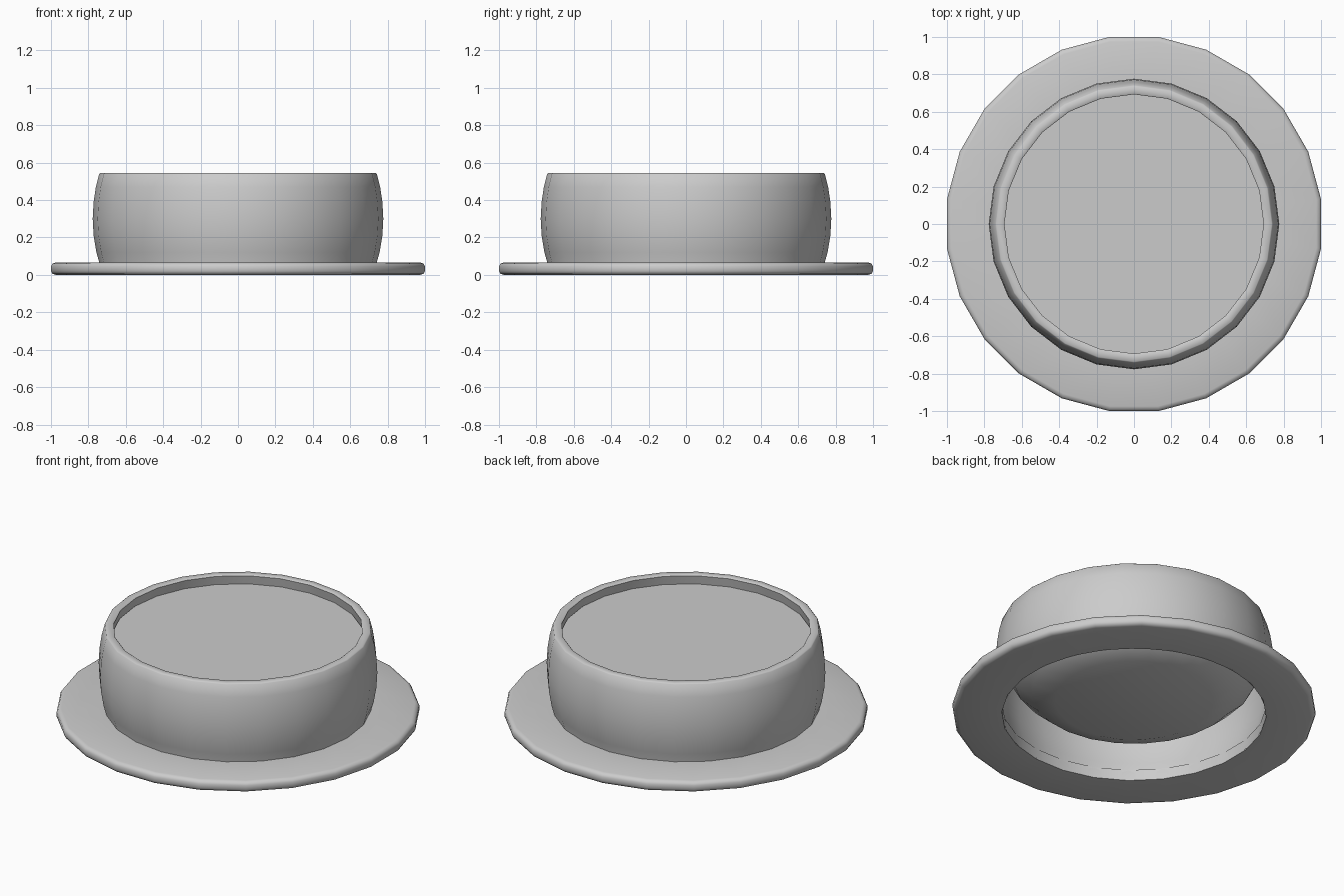
import bpy
import bmesh
import math

cube = bpy.data.objects.get("Cube")
if cube:
    bpy.data.objects.remove(cube)

SIDES = 24

grey = bpy.data.materials.new("light_grey")
grey.use_nodes = True
COLOUR = (0.6, 0.6, 0.6, 1)
grey.diffuse_color = COLOUR
grey.node_tree.nodes["Principled BSDF"].inputs["Base Color"].default_value = COLOUR


def lathe(name, profile, turn=0.0, closed=False, cap=False, sharp=40):
    """Spin a (radius, height) profile around z; cap fills the last ring."""
    bm = bmesh.new()
    rings = []
    for r, z in profile:
        angles = [turn + 2 * math.pi * i / SIDES for i in range(SIDES)]
        rings.append([bm.verts.new((r * math.cos(a), r * math.sin(a), z)) for a in angles])
    pairs = list(zip(rings, rings[1:]))
    if closed:
        pairs.append((rings[-1], rings[0]))
    for low, high in pairs:
        for i in range(SIDES):
            j = (i + 1) % SIDES
            bm.faces.new((low[i], low[j], high[j], high[i]))
    if cap:
        bm.faces.new(rings[-1])
    if closed:
        bmesh.ops.recalc_face_normals(bm, faces=bm.faces)
    mesh = bpy.data.meshes.new(name)
    bm.to_mesh(mesh)
    bm.free()
    mesh.materials.append(grey)
    obj = bpy.data.objects.new(name, mesh)
    bpy.context.collection.objects.link(obj)
    bpy.ops.object.select_all(action="DESELECT")
    obj.select_set(True)
    bpy.context.view_layer.objects.active = obj
    bpy.ops.object.shade_smooth_by_angle(angle=math.radians(sharp))


# Flat base ring with a softened outer edge, flats facing the axes
R = 1 / math.cos(math.pi / SIDES)
lathe("base_ring", [(0.735, 0), (R - 0.026, 0), (R - 0.008, 0.006), (R, 0.02),
                    (R, 0.046), (R - 0.008, 0.06), (R - 0.026, 0.066), (0.735, 0.066)],
      turn=math.pi / SIDES, closed=True, sharp=60)

# Hollow bowl: bulging outer wall, flat rim, then the cavity down to its floor
outer = [(0.735, 0.0), (0.737, 0.05), (0.757, 0.12), (0.772, 0.21), (0.777, 0.30),
         (0.772, 0.39), (0.76, 0.47), (0.742, 0.54)]
rim = [(0.736, 0.545), (0.699, 0.545), (0.693, 0.54)]
cavity = [(0.705, 0.48), (0.72, 0.40), (0.725, 0.33), (0.67, 0.23), (0.57, 0.14), (0.44, 0.09)]
lathe("bowl", outer + rim + cavity, cap=True, sharp=60)

# Flat filling just below the rim
lathe("top_filling", [(0.70, 0.475), (0.70, 0.487)], cap=True, sharp=30)
